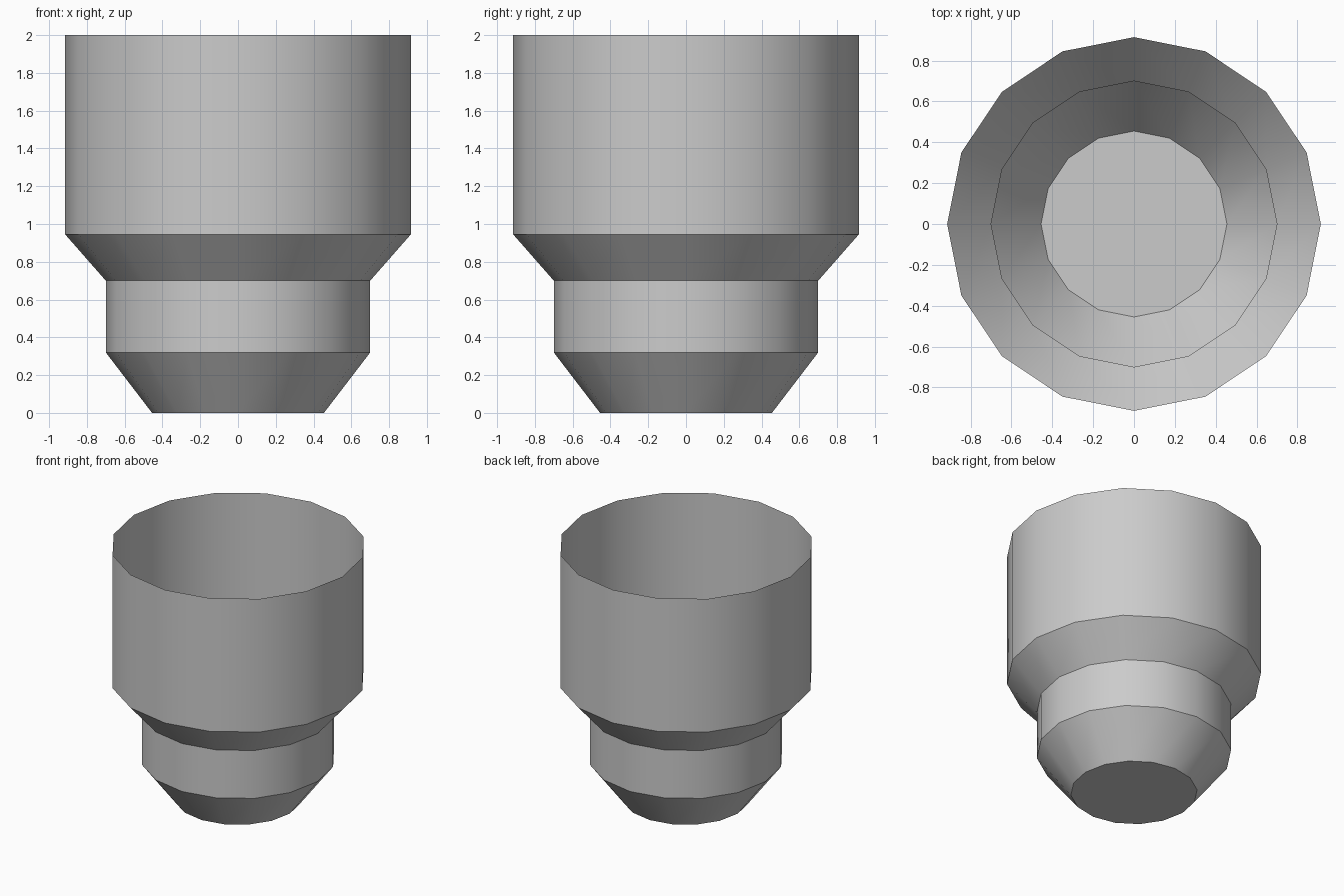
import bpy
import bmesh
from math import cos, sin, tau, radians

cube = bpy.data.objects.get("Cube")
if cube:
    bpy.data.objects.remove(cube, do_unlink=True)

SIDES = 16
# Radius and height of each ring, from the base up to the open rim
PROFILE = [(0.455, 0), (0.70, 0.32), (0.70, 0.70), (0.915, 0.945), (0.915, 2)]

grey = bpy.data.materials.new("plain grey")
grey.use_nodes = True
colour = (0.6, 0.6, 0.6, 1)
grey.diffuse_color = colour
grey.node_tree.nodes["Principled BSDF"].inputs["Base Color"].default_value = colour

# Thin stepped cup: closed base, open top
bm = bmesh.new()
rings = [[bm.verts.new((r * cos(tau * i / SIDES), r * sin(tau * i / SIDES), z))
          for i in range(SIDES)] for r, z in PROFILE]
bm.faces.new(reversed(rings[0]))
for low, high in zip(rings, rings[1:]):
    for i in range(SIDES):
        j = (i + 1) % SIDES
        bm.faces.new((low[i], low[j], high[j], high[i]))

mesh = bpy.data.meshes.new("stepped_cup")
bm.to_mesh(mesh)
bm.free()
mesh.materials.append(grey)
cup = bpy.data.objects.new("stepped_cup", mesh)
bpy.context.collection.objects.link(cup)

# Smooth round the walls, crisp at each step
bpy.context.view_layer.objects.active = cup
cup.select_set(True)
bpy.ops.object.shade_smooth_by_angle(angle=radians(30))
